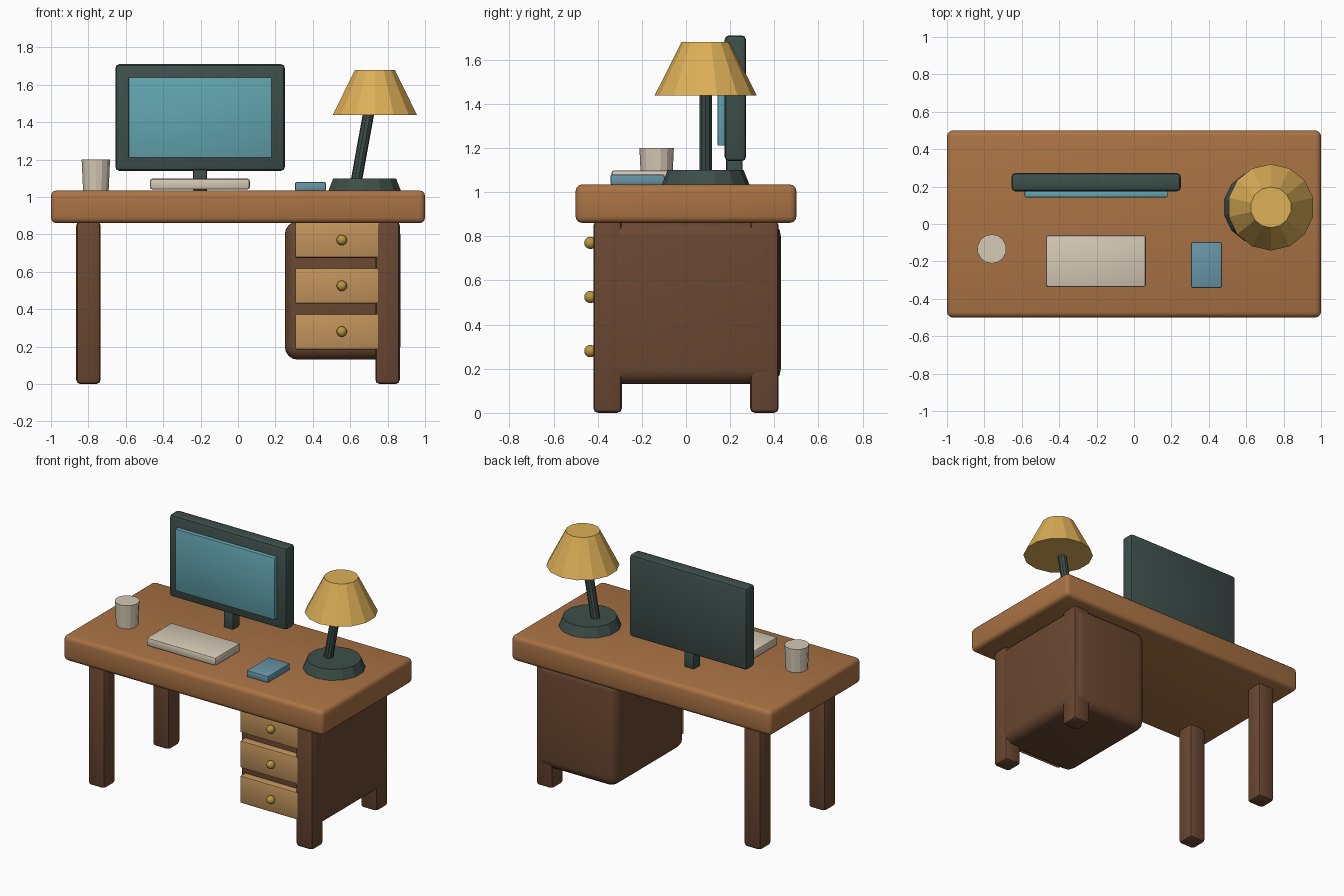
import bpy
from mathutils import Vector

if "Cube" in bpy.data.objects:
    bpy.data.objects.remove(bpy.data.objects["Cube"])


def material(name, rgb):
    # 0-255 screen colour converted to linear
    m = bpy.data.materials.new(name)
    m.diffuse_color = [(c / 255) ** 2.2 for c in rgb] + [1]
    m.use_nodes = True
    m.node_tree.nodes["Principled BSDF"].inputs["Base Color"].default_value = m.diffuse_color
    return m


WOOD = material("desk_wood", (168, 114, 70))
DARK_WOOD = material("dark_wood", (106, 73, 53))
DRAWER = material("drawer_wood", (192, 146, 92))
BRASS = material("brass", (184, 148, 66))
FRAME = material("frame_grey_green", (64, 80, 76))
GLASS = material("screen_teal", (98, 163, 174))
CREAM = material("cream", (212, 200, 180))
BLUE = material("book_blue", (104, 148, 166))
SHADE = material("shade_yellow", (220, 174, 88))


def box(name, x, y, z, mat, bevel=0.01, segments=2):
    """Bevelled box from (min, max) ranges."""
    bpy.ops.mesh.primitive_cube_add(size=1, location=[(a + b) / 2 for a, b in (x, y, z)])
    ob = bpy.context.object
    ob.name = name
    ob.scale = [b - a for a, b in (x, y, z)]
    bpy.ops.object.transform_apply(location=False, rotation=False, scale=True)
    ob.data.materials.append(mat)
    mod = ob.modifiers.new("bevel", 'BEVEL')
    mod.width = bevel
    mod.segments = segments
    bpy.ops.object.modifier_apply(modifier=mod.name)
    bpy.ops.object.shade_smooth_by_angle()
    return ob


def cone(name, x, y, z, r1, r2, mat, sides=14):
    """Closed upright frustum from z[0] to z[1]."""
    bpy.ops.mesh.primitive_cone_add(vertices=sides, radius1=r1, radius2=r2,
                                    depth=z[1] - z[0], location=(x, y, sum(z) / 2))
    ob = bpy.context.object
    ob.name = name
    ob.data.materials.append(mat)
    return ob


# Desk top and four legs
box("desk_top", (-1, 1), (-0.5, 0.5), (0.86, 1.035), WOOD, 0.03, 3)
for sx, side in ((-1, "left"), (1, "right")):
    for sy, end in ((-1, "front"), (1, "back")):
        cx, cy = 0.8 * sx, 0.355 * sy
        box(f"{end}_{side}_leg", (cx - 0.065, cx + 0.065), (cy - 0.065, cy + 0.065),
            (0, 0.87), DARK_WOOD, 0.022)

# Drawer cabinet with three drawers and round knobs
box("cabinet", (0.25, 0.868), (-0.365, 0.43), (0.13, 0.87), DARK_WOOD, 0.07, 4)
for i in range(3):
    z = 0.28 + 0.245 * i
    box(f"drawer_{i + 1}", (0.305, 0.805), (-0.416, -0.33), (z - 0.095, z + 0.095), DRAWER, 0.01)
    bpy.ops.mesh.primitive_uv_sphere_add(segments=12, ring_count=8, radius=0.028,
                                         location=(0.555, -0.433, z))
    knob = bpy.context.object
    knob.name = f"drawer_knob_{i + 1}"
    knob.data.materials.append(BRASS)
    bpy.ops.object.shade_smooth()

# Monitor
box("monitor_frame", (-0.655, 0.25), (0.175, 0.272), (1.14, 1.71), FRAME, 0.02)
box("monitor_screen", (-0.585, 0.18), (0.143, 0.176), (1.21, 1.64), GLASS, 0.005)
box("monitor_neck", (-0.24, -0.165), (0.182, 0.257), (1.03, 1.16), FRAME, 0.01)

# Keyboard, book and cup
box("keyboard", (-0.47, 0.063), (-0.337, -0.06), (1.04, 1.098), CREAM, 0.012)
box("book", (0.305, 0.47), (-0.342, -0.097), (1.033, 1.08), BLUE, 0.008)
cone("cup", -0.76, -0.133, (1.03, 1.2), 0.07, 0.078, CREAM)

# Lamp: base, leaning stem and closed shade
cone("lamp_base", 0.677, 0.089, (1.03, 1.1), 0.2, 0.172, FRAME)
low, high = Vector((0.628, 0.089, 1.06)), Vector((0.717, 0.089, 1.55))
axis = high - low
bpy.ops.mesh.primitive_cylinder_add(vertices=10, radius=0.03, depth=axis.length,
                                    location=(low + high) / 2,
                                    rotation=axis.to_track_quat('Z', 'Y').to_euler())
stem = bpy.context.object
stem.name = "lamp_stem"
stem.data.materials.append(FRAME)
cone("lamp_shade", 0.732, 0.089, (1.438, 1.68), 0.231, 0.109, SHADE)
